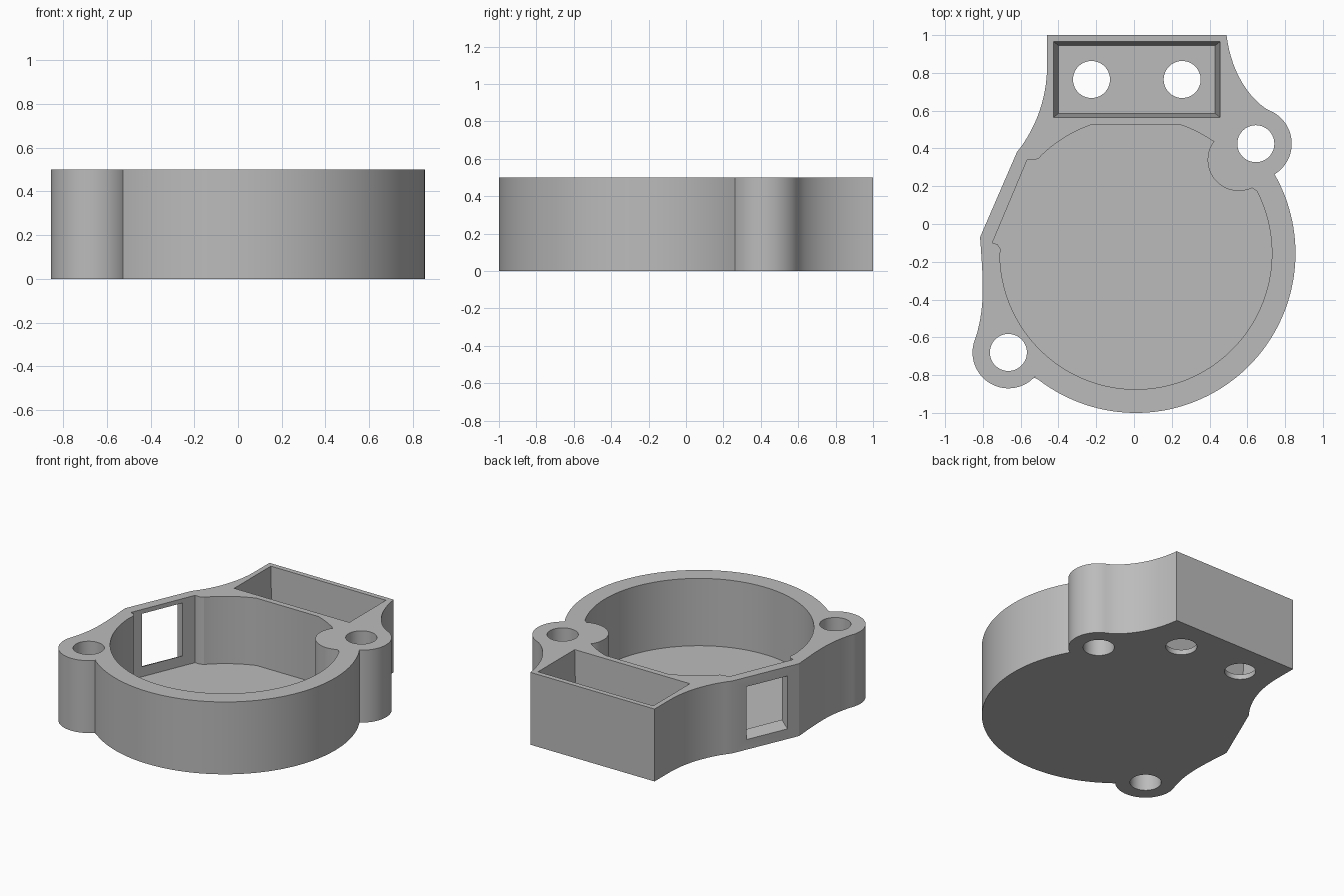
import bpy, bmesh, math
from mathutils import Vector
from mathutils.geometry import interpolate_bezier, tessellate_polygon

cube = bpy.data.objects.get("Cube")
if cube:
    bpy.data.objects.remove(cube, do_unlink=True)

HEIGHT, FLOOR = 0.5, 0.035
CENTRE = (0.01, -0.155)
LUGS = [(0.645, 0.425), (-0.665, -0.68)]
CABLE_HOLES = [(-0.225, 0.765), (0.255, 0.765)]

grey = bpy.data.materials.new("plain_grey")
grey.use_nodes = True
grey.diffuse_color = (0.5, 0.5, 0.5, 1)
grey.node_tree.nodes["Principled BSDF"].inputs["Base Color"].default_value = (0.5, 0.5, 0.5, 1)

bm = bmesh.new()


def arc(c, r, start, end, n):
    """Points along an arc, angles in degrees."""
    angles = [math.radians(start + (end - start) * i / n) for i in range(n + 1)]
    return [(c[0] + r * math.cos(a), c[1] + r * math.sin(a)) for a in angles]


def bend(a, b, c, d, n=14):
    """Inner points of a bezier curve, without its ends."""
    pts = interpolate_bezier(*[Vector((*p, 0)) for p in (a, b, c, d)], n)
    return [(p.x, p.y) for p in pts[1:-1]]


def rect(x0, x1, y0, y1):
    return [(x0, y0), (x1, y0), (x1, y1), (x0, y1)]


def ring(points, z):
    """Loop of vertices at one height."""
    return [bm.verts.new((x, y, z)) for x, y in points]


def wall(a, b, skip=None):
    """Band of quads between two matching loops."""
    for i in range(len(a)):
        j = (i + 1) % len(a)
        if i != skip:
            bm.faces.new((a[i], a[j], b[j], b[i]))


def cap(*loops):
    """Flat face inside the first loop, with the others as holes."""
    verts = [v for loop in loops for v in loop]
    for tri in tessellate_polygon([[v.co for v in loop] for loop in loops]):
        bm.faces.new([verts[i] for i in tri])


def window_frame(low, high, i):
    """Wall panel with a window opening; returns the opening's loop."""
    corners = [low[i], low[i + 1], high[i + 1], high[i]]
    start = low[i].co
    along = (low[i + 1].co - start).normalized()
    up = Vector((0, 0, 1))
    opening = [bm.verts.new(start + along * s + up * z)
               for s, z in rect(0.085, 0.385, 0.07, 0.435)]
    wall(corners, opening)
    return opening


# Outer outline: round case with two screw lugs and a square back end
outline = [(-0.46, 1.0), (0.49, 1.0)]
outline += bend((0.49, 1.0), (0.51, 0.83), (0.59, 0.67), (0.73, 0.59))
outline += arc(LUGS[0], 0.19, 63, -60, 28)
outline += arc(CENTRE, 0.845, 29.5, -129.4, 80)
outline += arc(LUGS[1], 0.19, -39.6, -202, 36)
outline += bend((-0.84, -0.61), (-0.79, -0.44), (-0.795, -0.34), (-0.815, -0.07))
outer_panel = len(outline)
outline += [(-0.815, -0.07), (-0.62, 0.38)]
outline += bend((-0.62, 0.38), (-0.5, 0.53), (-0.46, 0.7), (-0.46, 0.84))
outline += [(-0.46, 0.84)]

# Cavity outline: round with a flat back, a boss and a flat side recess
cavity = arc(CENTRE, 0.72, 70.8, 55.4, 8)
cavity += arc((0.555, 0.34), 0.165, 143.5, 301, 28)
cavity += arc(CENTRE, 0.72, 29.4, -178, 90)
cavity += [(-0.707, -0.13), (-0.724, -0.107)]
inner_panel = len(cavity)
cavity += [(-0.75, -0.1), (-0.565, 0.34), (-0.53, 0.338), (-0.503, 0.348)]
cavity += arc(CENTRE, 0.72, 133.6, 109.2, 12)

# Outer wall and cavity wall, each with an opening in its slanted panel
outer_low, outer_high = ring(outline, 0), ring(outline, HEIGHT)
cavity_low, cavity_high = ring(cavity, FLOOR), ring(cavity, HEIGHT)
wall(outer_low, outer_high, outer_panel)
wall(cavity_low, cavity_high, inner_panel)

# Window through the slanted side
wall(window_frame(outer_low, outer_high, outer_panel),
     window_frame(cavity_low, cavity_high, inner_panel))

# Tapered connector pocket
pocket_low = ring(rect(-0.4, 0.43, 0.585, 0.945), FLOOR)
pocket_high = ring(rect(-0.425, 0.455, 0.565, 0.965), HEIGHT)
wall(pocket_low, pocket_high)


def hole(centre, top):
    """Round hole from the underside up to a height."""
    circle = arc(centre, 0.098, 0, 352.5, 47)
    low, high = ring(circle, 0), ring(circle, top)
    wall(low, high)
    return low, high


# Screw holes through the lugs and cable holes through the pocket floor
screw_holes = [hole(c, HEIGHT) for c in LUGS]
cable_holes = [hole(c, FLOOR) for c in CABLE_HOLES]

# Underside, rim and the two floors
cap(outer_low, *[low for low, high in screw_holes + cable_holes])
cap(outer_high, cavity_high, pocket_high, *[high for low, high in screw_holes])
cap(cavity_low)
cap(pocket_low, *[high for low, high in cable_holes])

# Turn all faces outward
bm.normal_update()
bmesh.ops.recalc_face_normals(bm, faces=bm.faces[:])
if bm.calc_volume(signed=True) < 0:
    bmesh.ops.reverse_faces(bm, faces=bm.faces[:])

# Finished body, smooth on the curves and sharp on the edges
mesh = bpy.data.meshes.new("case_body")
bm.to_mesh(mesh)
bm.free()
mesh.materials.append(grey)
mesh.shade_smooth()
mesh.set_sharp_from_angle(angle=math.radians(25))
body = bpy.data.objects.new("case_body", mesh)
bpy.context.scene.collection.objects.link(body)
